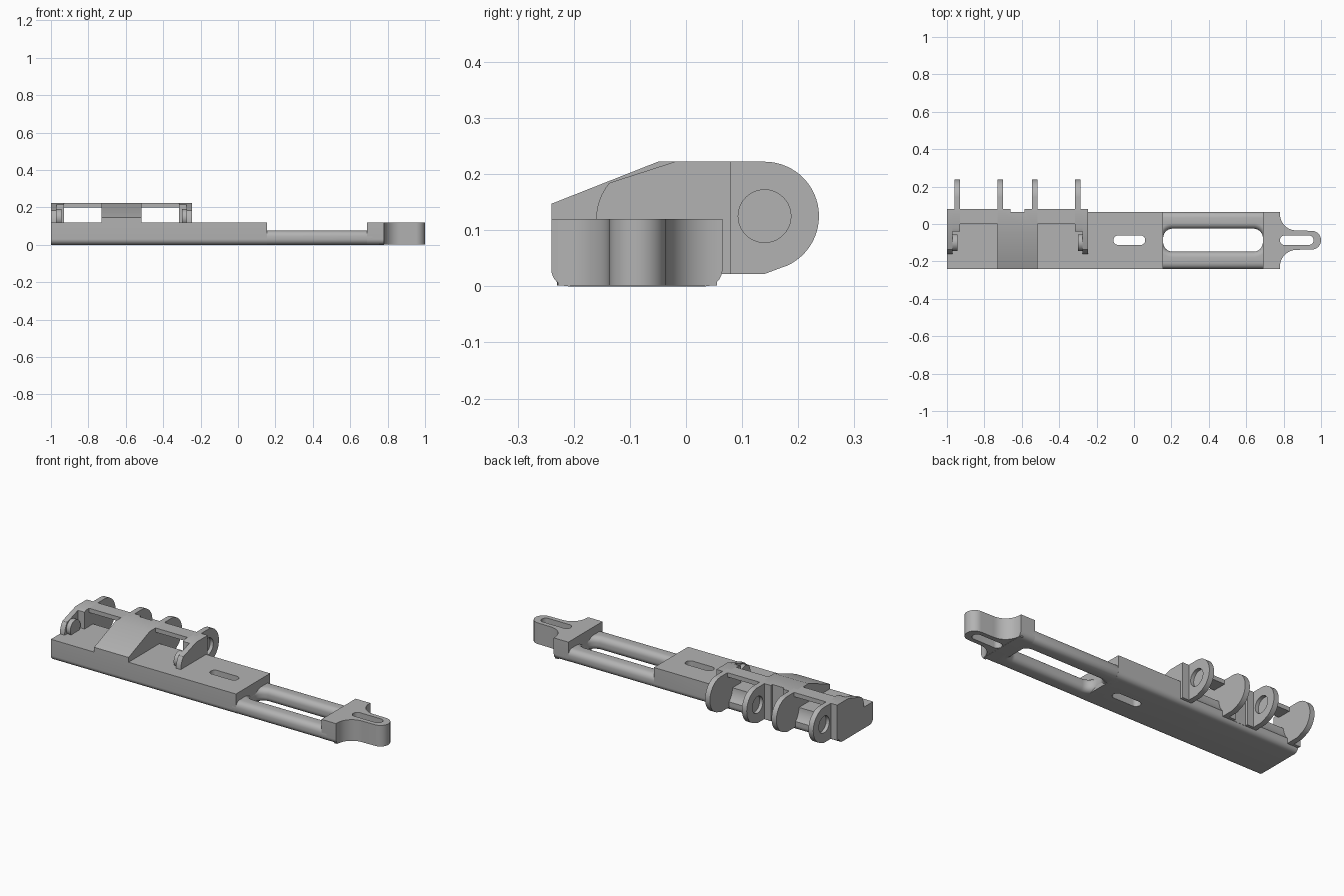
import bpy, bmesh, math
from mathutils import Vector

cube = bpy.data.objects.get("Cube")
if cube:
    bpy.data.objects.remove(cube)

grey = bpy.data.materials.new("plain grey")
grey.use_nodes = True
grey.diffuse_color = (0.45, 0.45, 0.45, 1)
grey.node_tree.nodes["Principled BSDF"].inputs["Base Color"].default_value = grey.diffuse_color

MID = -0.6225      # mirror plane of the hinge section
Y0, Y1 = -0.24, 0.065
TAB_Y = -0.0865    # centre line of the bar


def prism(name, pts, lo, hi, axis="x"):
    """Extrude a closed profile: (y, z) along x, or (x, y) along z."""
    bm = bmesh.new()
    place = (lambda p, t: Vector((t, *p))) if axis == "x" else (lambda p, t: Vector((*p, t)))
    a = [bm.verts.new(place(p, lo)) for p in pts]
    b = [bm.verts.new(place(p, hi)) for p in pts]
    bm.faces.new(a[::-1])
    bm.faces.new(b)
    for i in range(len(pts)):
        j = (i + 1) % len(pts)
        bm.faces.new((a[i], a[j], b[j], b[i]))
    bmesh.ops.recalc_face_normals(bm, faces=bm.faces)
    me = bpy.data.meshes.new(name)
    bm.to_mesh(me)
    bm.free()
    me.materials.append(grey)
    ob = bpy.data.objects.new(name, me)
    bpy.context.collection.objects.link(ob)
    return ob


def rect(a0, b0, a1, b1):
    return [(a0, b0), (a1, b0), (a1, b1), (a0, b1)]


def arc(cx, cy, r, start, end, n=12):
    angles = [math.radians(start + (end - start) * i / n) for i in range(n + 1)]
    return [(cx + r * math.cos(t), cy + r * math.sin(t)) for t in angles]


def circle(cx, cy, r, n=40):
    return arc(cx, cy, r, 0, 360, n)[:-1]


def rounded(a0, b0, a1, b1, r):
    return (arc(a1 - r, b1 - r, r, 0, 90) + arc(a0 + r, b1 - r, r, 90, 180)
            + arc(a0 + r, b0 + r, r, 180, 270) + arc(a1 - r, b0 + r, r, 270, 360))


def bake(ob):
    """Apply the modifiers of an object."""
    graph = bpy.context.evaluated_depsgraph_get()
    graph.update()
    me = bpy.data.meshes.new_from_object(ob.evaluated_get(graph))
    ob.modifiers.clear()
    ob.data = me


def cut(ob, *cutters):
    for c in cutters:
        m = ob.modifiers.new("cut", "BOOLEAN")
        m.operation, m.solver, m.object = "DIFFERENCE", "EXACT", c
        bake(ob)
        bpy.data.objects.remove(c)


def both_sides(name, pts, lo, hi):
    """A part and its mirrored twin in the hinge section."""
    return [prism("right_" + name, pts, lo, hi),
            prism("left_" + name, pts, 2 * MID - hi, 2 * MID - lo)]


# Main bar with rounded lower edges
bar = (arc(Y0 + 0.03, 0.03, 0.03, 180, 270, 8) + arc(Y1 - 0.03, 0.03, 0.03, 270, 360, 8)
       + [(Y1, 0.12), (Y0, 0.12)])
body = prism("main_body", bar, -1, 0.155)
cut(body, prism("slot", rounded(-0.11, -0.112, 0.06, -0.061, 0.025), -0.1, 0.3, "z"),
    *both_sides("hinge_clearance", circle(0.14, 0.125, 0.105), -0.93, -0.73))

# Twin rails around the long opening
rails = prism("rails", rect(0.1, Y0, 0.75, Y1), 0, 0.075, "z")
cut(rails, prism("opening", rounded(0.156, -0.148, 0.689, -0.025, 0.05), -0.1, 0.3, "z"))
bevel = rails.modifiers.new("round", "BEVEL")
bevel.width, bevel.segments = 0.03, 6
bevel.limit_method, bevel.angle_limit = "ANGLE", math.radians(60)
bake(rails)

# End block and flared tab with its slot
end_block = prism("end_block", bar, 0.689, 0.78)
outline = ([(0.76, Y0 + 0.01)] + arc(0.87, -0.228, 0.09, 180, 90)
           + arc(0.95, TAB_Y, 0.05, -90, 90, 20) + arc(0.87, 0.055, 0.09, 270, 180)
           + [(0.76, Y1 - 0.01)])
tab = prism("end_tab", outline, 0.001, 0.12, "z")
slots = [prism("tab_slot", rounded(0.78, -0.112, 0.96, -0.061, 0.025), -0.1, 0.3, "z")
         for i in range(2)]
cut(tab, slots[0])
cut(end_block, slots[1])

# Central wedge between the hinge pairs
wedge = [(Y0, 0.1), (Y0, 0.147), (-0.05, 0.222), (0.08, 0.222), (0.08, 0.022), (0.03, 0.022)]
centre = prism("centre_wedge", wedge, -0.73, -0.515)
cut(centre, prism("notch", rect(Y1, -0.1, 0.2, 0.3), -0.66, -0.585))

# Outer ears, their thick roots, round bosses and the bridging beams
ear = (arc(-0.06, 0.12, 0.1, 180, 140, 8) + [(-0.02, 0.222), (0.08, 0.222),
       (0.08, 0.022), (0.03, 0.022), (0.03, 0.1), (-0.16, 0.1)])
both_sides("ear", ear, -1, -0.97)
root = [(-0.04, 0.1), (-0.04, 0.215), (-0.02, 0.222), (0.08, 0.222), (0.08, 0.022), (0.03, 0.022)]
both_sides("ear_root", root, -0.975, -0.93)
both_sides("boss", circle(-0.1, 0.145, 0.045), -0.975, -0.945)
both_sides("beam", rect(0, 0.198, 0.08, 0.222), -0.935, -0.725)

# Four hinge lugs, each with a blind bore on the outer face of its pair
lug = ([(0.04, 0.022), (0.14, 0.022), (0.175, 0.035)]
       + arc(0.14, 0.125, 0.097, -65, 90, 32) + [(0.04, 0.222)])
for name, lo, hi, bore in (("outer_lug", -0.96, -0.93, (-0.98, -0.94)),
                           ("inner_lug", -0.73, -0.70, (-0.72, -0.68))):
    for ob, bit in zip(both_sides(name, lug, lo, hi),
                       both_sides("bore", circle(0.14, 0.125, 0.047), *bore)):
        cut(ob, bit)

# Smooth curved faces, keep edges sharp
bpy.ops.object.select_all(action="DESELECT")
for ob in bpy.context.collection.objects:
    if ob.type == "MESH" and ob.data.materials and ob.data.materials[0] == grey:
        ob.select_set(True)
        bpy.context.view_layer.objects.active = ob
bpy.ops.object.shade_smooth_by_angle(angle=math.radians(30))
